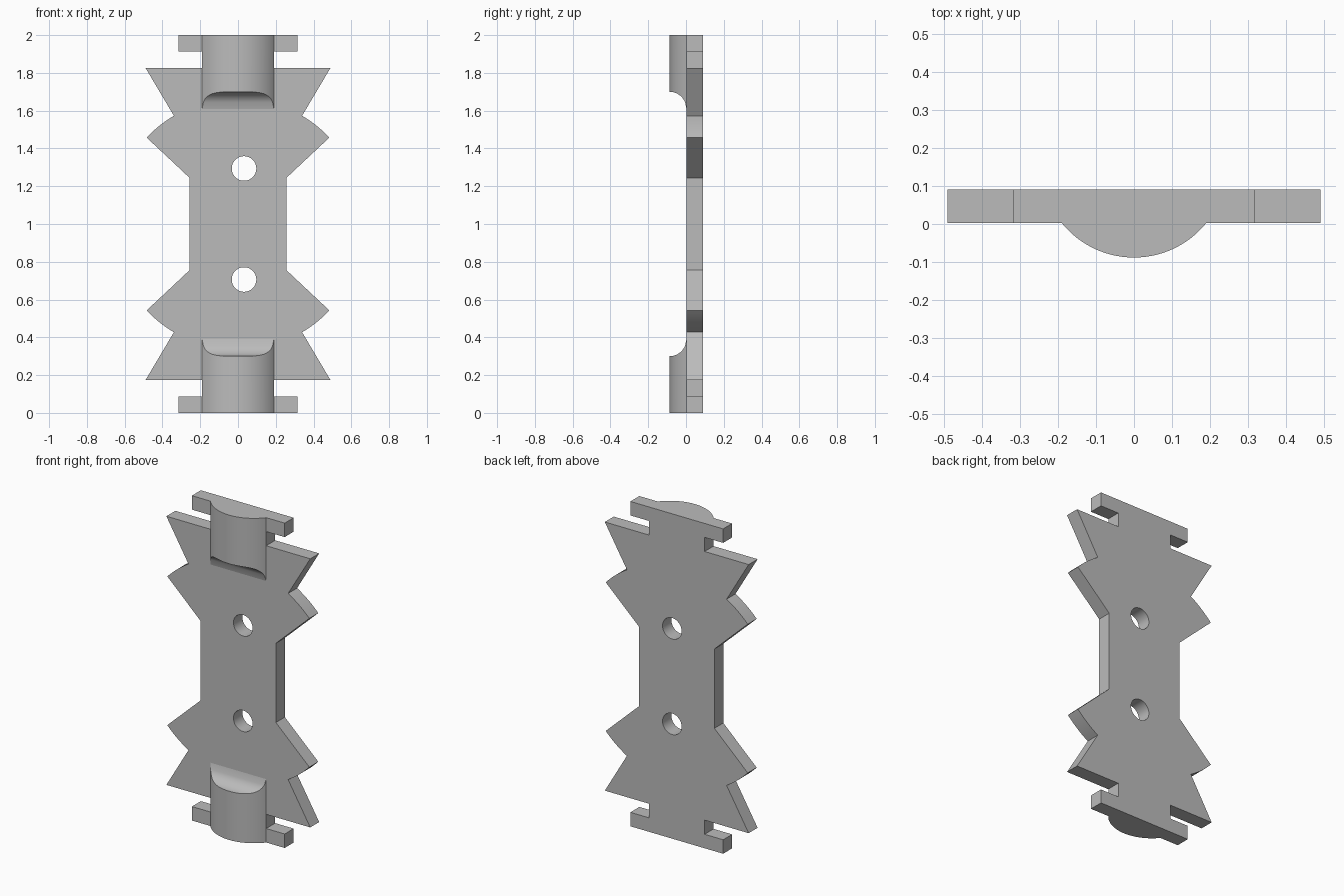
import bpy, bmesh, math

if "Cube" in bpy.data.objects:
    bpy.data.objects.remove(bpy.data.objects["Cube"], do_unlink=True)

grey = bpy.data.materials.new("plain_grey")
grey.use_nodes = True
COLOUR = (0.5, 0.5, 0.5, 1)
grey.diffuse_color = COLOUR
grey.node_tree.nodes["Principled BSDF"].inputs["Base Color"].default_value = COLOUR

FRONT, BACK = 0.003, 0.09      # plate faces along y
MID = 1.0                      # mirror height


def add_object(name, bm):
    bmesh.ops.recalc_face_normals(bm, faces=bm.faces)
    mesh = bpy.data.meshes.new(name)
    bm.to_mesh(mesh)
    bm.free()
    mesh.materials.append(grey)
    obj = bpy.data.objects.new(name, mesh)
    bpy.context.collection.objects.link(obj)
    return obj


def activate(obj):
    bpy.ops.object.select_all(action="DESELECT")
    obj.select_set(True)
    bpy.context.view_layer.objects.active = obj


# Plate outline: one quarter, with a curved tooth edge, mirrored twice
tooth_r, a0, a1 = 0.666, math.atan2(0.457, 0.483), math.atan2(0.574, 0.34)
tooth = [(tooth_r * math.cos(a0 + (a1 - a0) * i / 8),
          tooth_r * math.sin(a0 + (a1 - a0) * i / 8)) for i in range(9)]
quarter = [(0.256, 0.244)] + tooth + [(0.49, 0.827), (0.19, 0.827),
                                      (0.19, 0.914), (0.316, 0.914), (0.316, 1.0)]
right = [(x, -z) for x, z in reversed(quarter)] + quarter
outline = right + [(-x, z) for x, z in reversed(right)]

bm = bmesh.new()
face = bm.faces.new([bm.verts.new((x, FRONT, MID + z)) for x, z in outline])
ext = bmesh.ops.extrude_face_region(bm, geom=[face])
bmesh.ops.translate(bm, vec=(0, BACK - FRONT, 0),
                    verts=[v for v in ext["geom"] if isinstance(v, bmesh.types.BMVert)])
plate = add_object("plate", bm)

# Two round through holes
for side in (-1, 1):
    bpy.ops.mesh.primitive_cylinder_add(vertices=48, radius=0.065, depth=0.5,
                                        location=(0.032, 0.05, MID + side * 0.294),
                                        rotation=(math.pi / 2, 0, 0))
    cutter = bpy.context.object
    cutter.name = "hole_cutter"
    cutter.hide_render = True
    cutter.data.materials.append(grey)
    cut = plate.modifiers.new("hole", "BOOLEAN")
    cut.operation, cut.solver, cut.object = "DIFFERENCE", "EXACT", cutter
    activate(plate)
    bpy.ops.object.modifier_apply(modifier=cut.name)
    bpy.data.objects.remove(cutter, do_unlink=True)
activate(plate)
bpy.ops.object.shade_smooth_by_angle(angle=math.radians(15))


# Rounded boss at each end, its inner end hollowed by a cylindrical cove
def boss(name, side):
    width, crest, cove = 0.19, -0.088, 0.09
    depth = FRONT - crest
    radius = (width ** 2 + depth ** 2) / (2 * depth)
    half = math.asin(width / radius)
    steps = 20
    bm = bmesh.new()
    inner, outer = [], []
    for i in range(-steps, steps + 1):
        a = half * i / steps
        x, y = radius * math.sin(a), crest + radius * (1 - math.cos(a))
        rise = math.sqrt(max(0, cove ** 2 - min(cove, y - crest) ** 2))
        inner.append(bm.verts.new((x, y, MID + side * (0.61 + rise))))
        outer.append(bm.verts.new((x, y, MID + side)))
    n = len(inner)
    for i in range(n - 1):
        bm.faces.new((inner[i], inner[i + 1], outer[i + 1], outer[i]))
    # Cove surface spans matching left and right points
    for i in range(steps - 1):
        bm.faces.new((inner[i], inner[i + 1], inner[n - 2 - i], inner[n - 1 - i]))
    bm.faces.new(inner[steps - 1:steps + 2])
    bm.faces.new(outer)
    obj = add_object(name, bm)
    activate(obj)
    bpy.ops.object.shade_smooth_by_angle(angle=math.radians(30))


boss("upper_boss", 1)
boss("lower_boss", -1)
